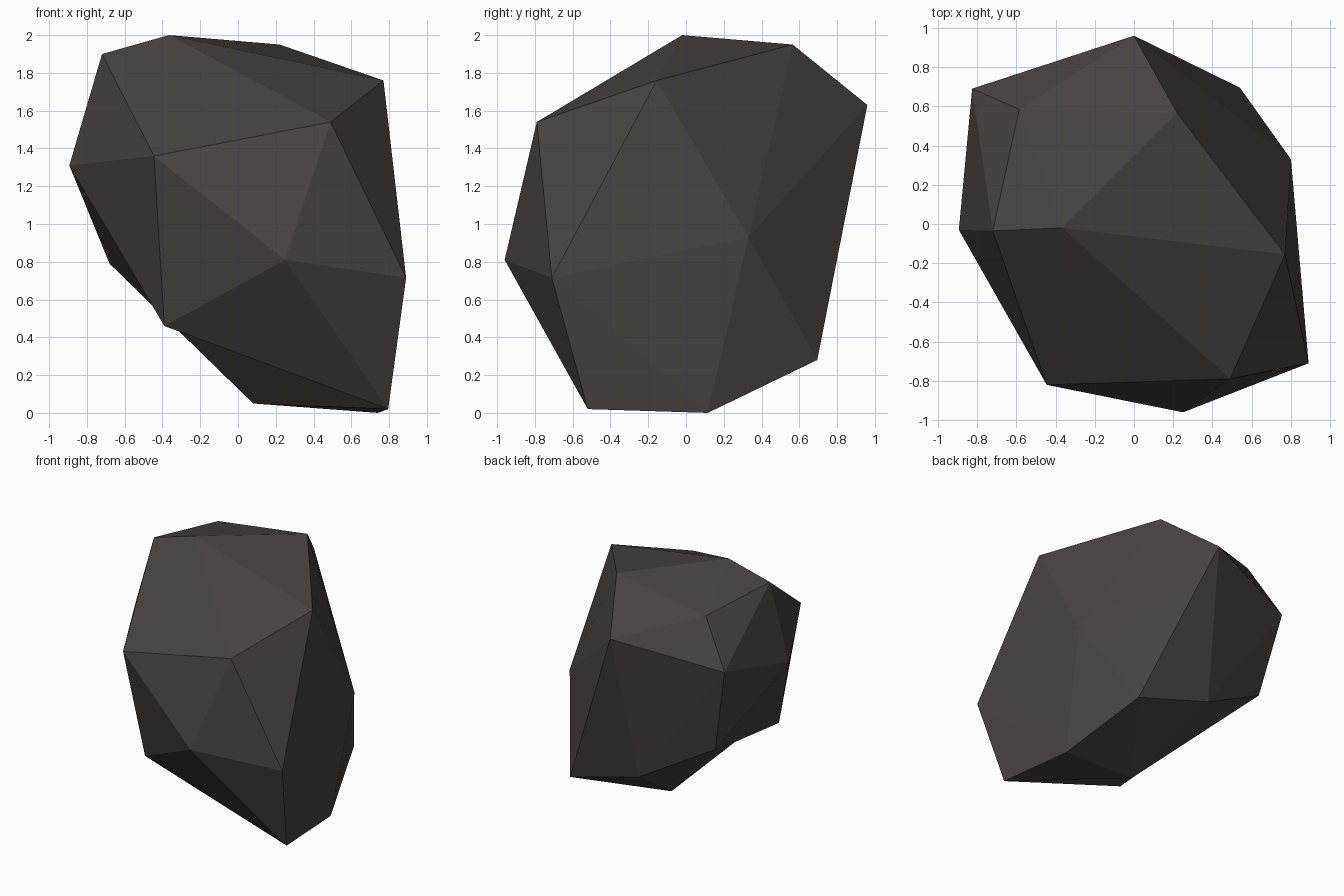
import bpy
import bmesh

if "Cube" in bpy.data.objects:
    bpy.data.objects.remove(bpy.data.objects["Cube"])

# Corner points of the rock, grouped from the crown down to the foot
CROWN = [(-.365, -.02, 2), (-.72, -.035, 1.9), (.22, .565, 1.95), (.77, -.155, 1.76), (-.585, .585, 1.83)]
SHOULDER = [(.49, -.79, 1.54), (-.445, -.82, 1.36), (0, .96, 1.63), (-.825, .69, 1.48)]
WAIST = [(.25, -.96, .81), (.89, -.71, .715), (.8, .33, .93)]
FOOT = [(.54, .695, .28), (.74, .115, 0), (-.09, .73, .46)]
# Corners that ring the hollow under the left side, and its deepest point
HOLLOW_RIM = [(-.893, -.03, 1.31), (-.68, .6, .79), (.08, .07, .05), (.795, -.52, .02), (-.39, -.62, .46)]
HOLLOW = (-.44, .01, .56)

# Faceted body: tight skin around the corner points
bm = bmesh.new()
for p in CROWN + SHOULDER + WAIST + FOOT:
    bm.verts.new(p)
rim = [bm.verts.new(p) for p in HOLLOW_RIM]
bmesh.ops.convex_hull(bm, input=bm.verts[:])

# Hollow underside: replace the skin inside the rim with a fan to the deep point
inside = [f for f in bm.faces if all(v in rim for v in f.verts)]
bmesh.ops.delete(bm, geom=inside, context='FACES')
deep = bm.verts.new(HOLLOW)
for e in [e for e in bm.edges if e.is_boundary]:
    bm.faces.new((*e.verts, deep))
bmesh.ops.recalc_face_normals(bm, faces=bm.faces[:])

mesh = bpy.data.meshes.new("rock")
bm.to_mesh(mesh)
bm.free()

# Single dark stone colour
stone = bpy.data.materials.new("dark stone")
stone.diffuse_color = (.065, .055, .054, 1)
stone.use_nodes = True
stone.node_tree.nodes["Principled BSDF"].inputs["Base Color"].default_value = stone.diffuse_color
mesh.materials.append(stone)

rock = bpy.data.objects.new("rock", mesh)
bpy.context.collection.objects.link(rock)
